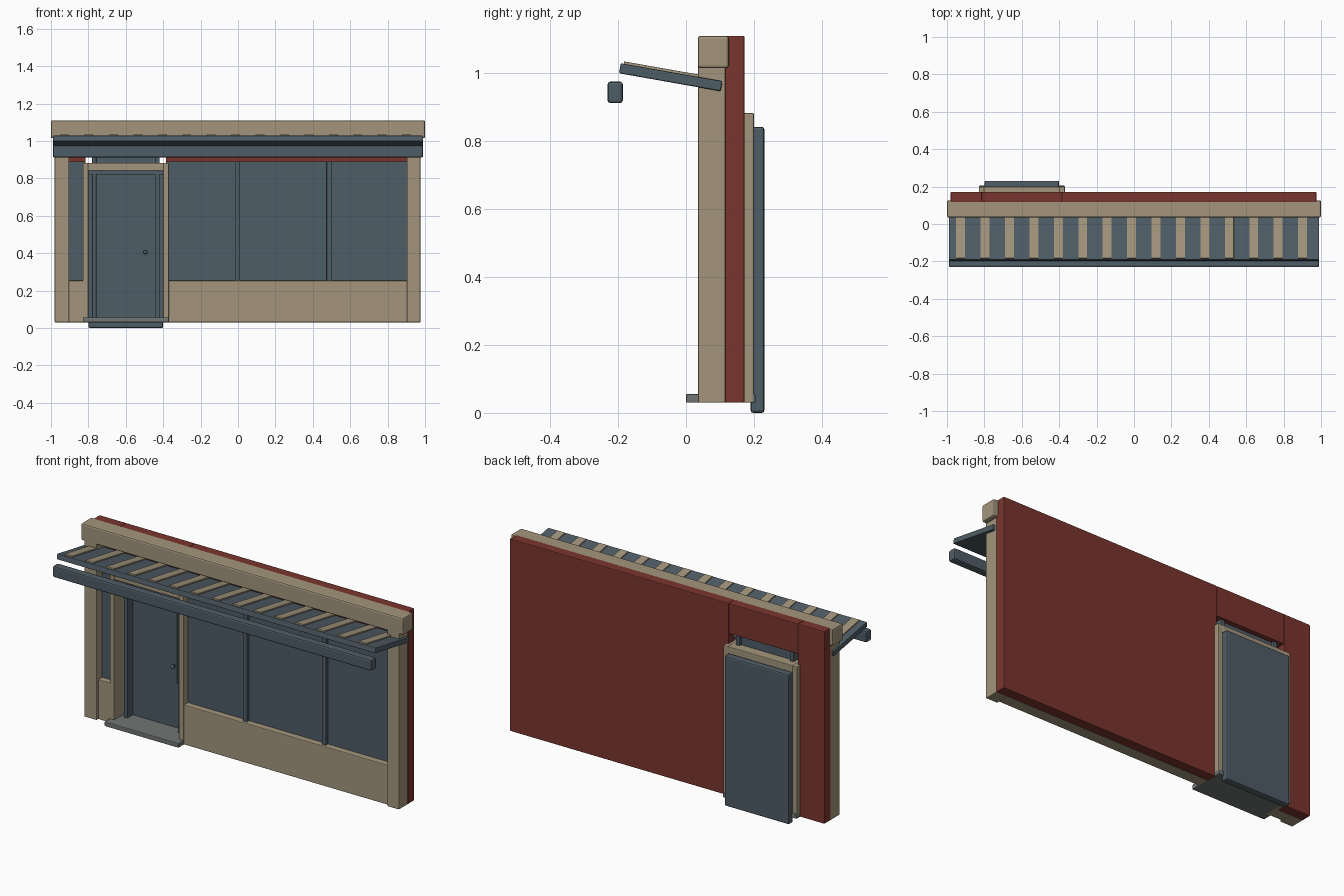
import bpy
import math

if "Cube" in bpy.data.objects:
    bpy.data.objects.remove(bpy.data.objects["Cube"])


def material(name, rgb):
    lin = [((c / 255 + 0.055) / 1.055) ** 2.4 for c in rgb]
    m = bpy.data.materials.new(name)
    m.diffuse_color = (*lin, 1)
    m.use_nodes = True
    m.node_tree.nodes["Principled BSDF"].inputs["Base Color"].default_value = m.diffuse_color
    return m


TAN = material("tan_trim", (163, 149, 124))
SLATE = material("slate_blue", (79, 93, 102))
RED = material("brick_red", (122, 53, 45))
GREY = material("stone_grey", (112, 117, 115))


def box(name, mat, x, y, z, bevel=0.004, tilt=0.0):
    """Bevelled box from (min, max) ranges, optionally tilted about x."""
    bpy.ops.mesh.primitive_cube_add(size=1)
    o = bpy.context.object
    o.name = name
    size = [r[1] - r[0] for r in (x, y, z)]
    for v in o.data.vertices:
        v.co = [c * s for c, s in zip(v.co, size)]
    o.location = [(r[0] + r[1]) / 2 for r in (x, y, z)]
    o.rotation_euler.x = tilt
    o.data.materials.append(mat)
    if bevel:
        m = o.modifiers.new("bevel", 'BEVEL')
        m.width = bevel
        m.segments = 2
    return o


# Red back wall in three pieces around the doorway
WY = (0.115, 0.172)
box("wall_right", RED, (-0.385, 0.975), WY, (0.03, 1.11))
box("wall_left", RED, (-0.98, -0.815), WY, (0.03, 1.11))
box("wall_lintel", RED, (-0.815, -0.385), WY, (0.94, 1.11))

# Pilasters, header beam and low panels under the windows
for side, x in (("left", (-0.98, -0.903)), ("right", (0.903, 0.975))):
    box("pilaster_" + side, TAN, x, (0.035, 0.116), (0.03, 1.03))
box("header_beam", TAN, (-1, 1), (0.035, 0.126), (1.015, 1.11), 0.008)
for side, x in (("left", (-0.905, -0.825)), ("right", (-0.375, 0.905))):
    box("low_panel_" + side, TAN, x, (0.05, 0.116), (0.03, 0.253))

# Windows and mullions
for side, x in (("left", (-0.905, -0.82)), ("right", (-0.383, 0.905))):
    box("window_" + side, SLATE, x, (0.085, 0.116), (0.24, 0.89), 0)
for i, x in enumerate((-0.003, 0.487)):
    box(f"mullion_{i}", SLATE, (x - 0.013, x + 0.013), (0.065, 0.09),
        (0.25, 0.89), 0.002)

# Door surround
for side, x in (("left", (-0.83, -0.8)), ("right", (-0.4, -0.37))):
    box("door_jamb_" + side, TAN, x, (0.045, 0.2), (0.03, 0.883))
box("door_head", TAN, (-0.802, -0.398), (0.045, 0.2), (0.842, 0.883))
box("door_sill", GREY, (-0.83, -0.37), (0, 0.205), (0.03, 0.056))

# Inner door frame, transom, leaf and back slab
for side, x in (("left", (-0.78, -0.757)), ("right", (-0.445, -0.42))):
    box("door_stile_" + side, SLATE, x, (0.1, 0.16), (0.05, 0.942), 0.003)
box("door_frame_top", SLATE, (-0.8, -0.4), (0.1, 0.16), (0.82, 0.843), 0.003)
box("transom", SLATE, (-0.77, -0.435), (0.115, 0.145), (0.87, 0.942), 0.003)
box("door_leaf", SLATE, (-0.8, -0.4), (0.15, 0.192), (0.05, 0.845), 0)
box("door_inset_panel", SLATE, (-0.717, -0.48), (0.146, 0.152),
    (0.305, 0.76), 0.001)
box("door_back_slab", SLATE, (-0.8, -0.4), (0.19, 0.231), (0, 0.842), 0.008)

# Door knob and its stem
bpy.ops.mesh.primitive_uv_sphere_add(segments=16, ring_count=8, radius=0.011,
                                     location=(-0.495, 0.125, 0.405))
bpy.context.object.name = "door_knob"
bpy.context.object.data.materials.append(SLATE)
bpy.ops.object.shade_smooth()
box("knob_stem", SLATE, (-0.499, -0.491), (0.125, 0.15), (0.401, 0.409), 0)

# Sloped canopy with evenly spaced slats
TILT = math.radians(-10)
CY, CZ = -0.045, 0.988
box("canopy", SLATE, (-0.99, 0.99), (CY - 0.152, CY + 0.152),
    (CZ - 0.015, CZ + 0.015), 0.004, TILT)
# slat centre lies above the slab along its tilted normal
up = 0.017
sy, sz = CY - up * math.sin(TILT), CZ + up * math.cos(TILT)
for i in range(15):
    x = -0.927 + i * 0.1306
    box(f"canopy_slat_{i}", TAN, (x - 0.024, x + 0.024),
        (sy - 0.143, sy + 0.143), (sz - 0.005, sz + 0.005), 0.001, TILT)

# Front rail below the canopy edge
box("front_rail", SLATE, (-0.99, 0.99), (-0.231, -0.186), (0.912, 0.975), 0.008)
